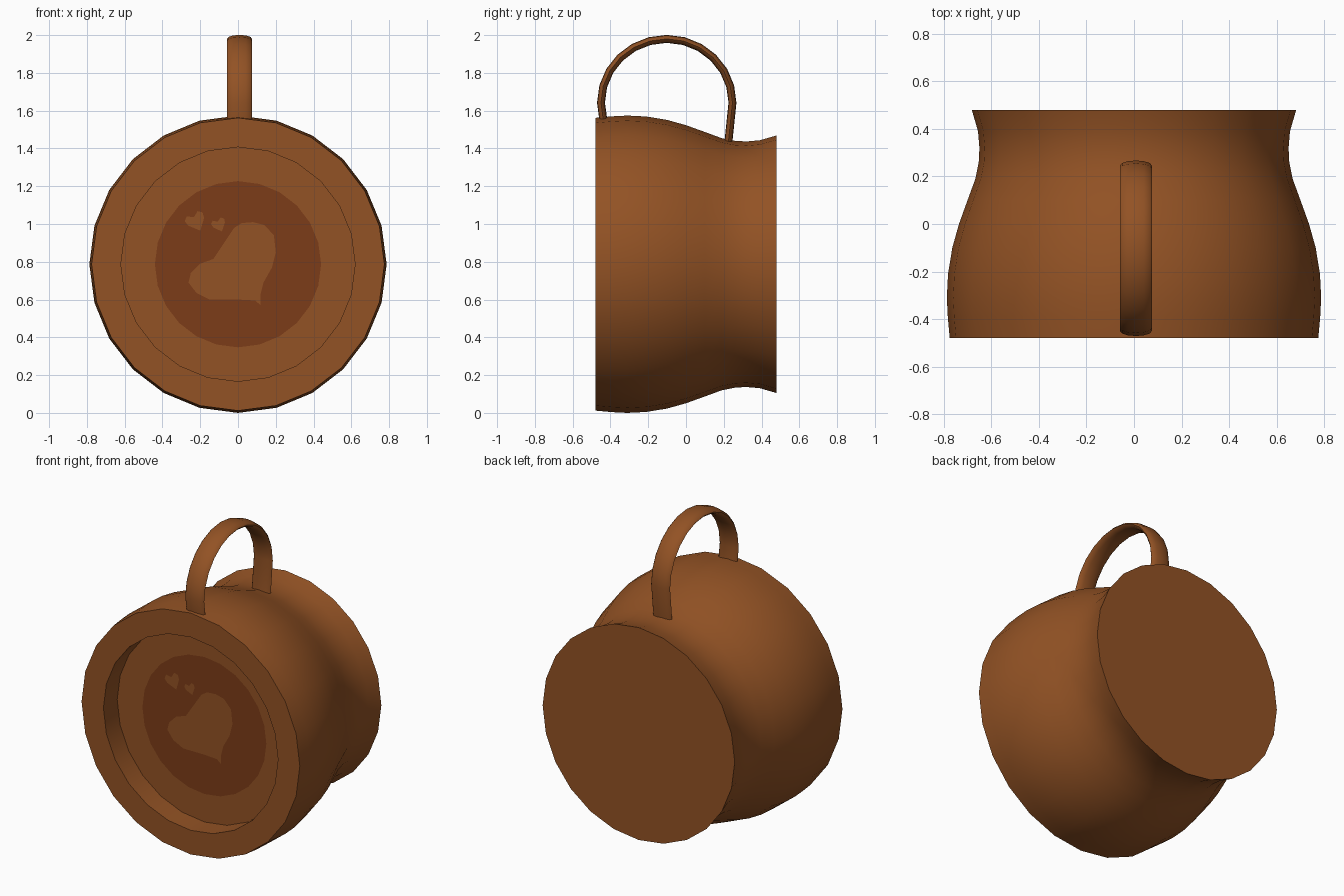
import bpy, math

if "Cube" in bpy.data.objects:
    bpy.data.objects.remove(bpy.data.objects["Cube"])

CZ = 0.787          # height of the mug's lying axis
SIDES = 24


def material(name, rgb):
    m = bpy.data.materials.new(name)
    m.diffuse_color = (*rgb, 1)
    m.use_nodes = True
    m.node_tree.nodes["Principled BSDF"].inputs["Base Color"].default_value = m.diffuse_color
    return m


BROWN = material("brown_clay", (0.29, 0.085, 0.018))
RED = material("coffee_red", (0.20, 0.045, 0.009))


def make(name, verts, faces, mat, angle=40):
    me = bpy.data.meshes.new(name)
    me.from_pydata(verts, [], faces)
    me.materials.append(mat)
    ob = bpy.data.objects.new(name, me)
    bpy.context.collection.objects.link(ob)
    bpy.ops.object.select_all(action='DESELECT')
    ob.select_set(True)
    bpy.context.view_layer.objects.active = ob
    bpy.ops.object.mode_set(mode='EDIT')
    bpy.ops.mesh.select_all(action='SELECT')
    bpy.ops.mesh.normals_make_consistent(inside=False)
    bpy.ops.object.mode_set(mode='OBJECT')
    bpy.ops.object.shade_smooth_by_angle(angle=math.radians(angle))
    return ob


def ring(r, y, n=SIDES):
    return [(r * math.cos(2 * math.pi * i / n), y,
             CZ + r * math.sin(2 * math.pi * i / n)) for i in range(n)]


def bridge(rows, n):
    return [(j * n + i, j * n + (i + 1) % n, (j + 1) * n + (i + 1) % n, (j + 1) * n + i)
            for j in range(rows - 1) for i in range(n)]


# Mug shell: cavity floor, cavity wall, flat rim, curved outside, flat base
FLOOR_Y = -0.34
profile = [(0.62, FLOOR_Y), (0.62, -0.48), (0.775, -0.48), (0.783, -0.39), (0.787, -0.31),
           (0.782, -0.21), (0.764, -0.10), (0.736, 0.0), (0.70, 0.10), (0.667, 0.19),
           (0.653, 0.26), (0.65, 0.32), (0.656, 0.39), (0.682, 0.48)]
verts = [v for r, y in profile for v in ring(r, y)]
last = (len(profile) - 1) * SIDES
faces = bridge(len(profile), SIDES)
faces += [tuple(range(SIDES)), tuple(range(last, last + SIDES))]
make("mug_body", verts, faces, BROWN)


# Flat drink surface details, facing -y
def flat(name, pts, y, mat):
    area = sum(a[0] * b[1] - b[0] * a[1] for a, b in zip(pts, pts[1:] + pts[:1]))
    if area < 0:
        pts = pts[::-1]
    me = bpy.data.meshes.new(name)
    me.from_pydata([(x, y, z) for x, z in pts], [], [tuple(range(len(pts)))])
    me.materials.append(mat)
    bpy.context.collection.objects.link(bpy.data.objects.new(name, me))


disc = [(x, z) for x, _, z in ring(0.44, 0)]
flat("foam_disc", disc, FLOOR_Y - 0.001, RED)
big_heart = [(0.12, 0.57), (0.09, 0.595), (0.0, 0.60), (-0.15, 0.60), (-0.22, 0.635),
             (-0.262, 0.69), (-0.25, 0.74), (-0.20, 0.79), (-0.13, 0.815), (-0.06, 0.92),
             (-0.02, 0.98), (0.02, 1.005), (0.08, 1.01), (0.14, 0.995), (0.19, 0.94),
             (0.20, 0.85), (0.18, 0.77), (0.135, 0.69), (0.12, 0.63)]
flat("large_heart", big_heart, FLOOR_Y - 0.002, BROWN)
unit_heart = [(0, -0.5), (0.45, 0.0), (0.5, 0.28), (0.3, 0.45), (0.0, 0.25),
              (-0.3, 0.45), (-0.5, 0.28), (-0.45, 0.0)]
for k, (cx, cz, s, t) in enumerate([(-0.222, 1.012, 0.105, 0.45), (-0.10, 0.995, 0.075, 0.4)]):
    c, n = math.cos(t), math.sin(t)
    flat(f"small_heart_{k + 1}",
         [(cx + s * (x * c - z * n), cz + s * (x * n + z * c)) for x, z in unit_heart],
         FLOOR_Y - 0.002, BROWN)

# Handle: flattened oval section swept along an arch, ends sunk in the body
HY, HZ, RY, RZ = -0.102, 1.642, 0.348, 0.338
path = [(-0.435, 1.53)]
path += [(HY - RY * math.cos(math.pi * i / 12), HZ + RZ * math.sin(math.pi * i / 12))
         for i in range(13)]
path += [(0.222, 1.41)]
N = 12
verts = []
for i, (y, z) in enumerate(path):
    a, b = path[max(i - 1, 0)], path[min(i + 1, len(path) - 1)]
    dy, dz = b[0] - a[0], b[1] - a[1]
    d = math.hypot(dy, dz)
    for k in range(N):
        t = 2 * math.pi * k / N
        u, w = 0.008 + 0.067 * math.cos(t), 0.021 * math.sin(t)
        verts.append((u, y - dz / d * w, z + dy / d * w))
end = (len(path) - 1) * N
make("handle", verts, bridge(len(path), N) + [tuple(range(N)), tuple(range(end, end + N))],
     BROWN, 60)
